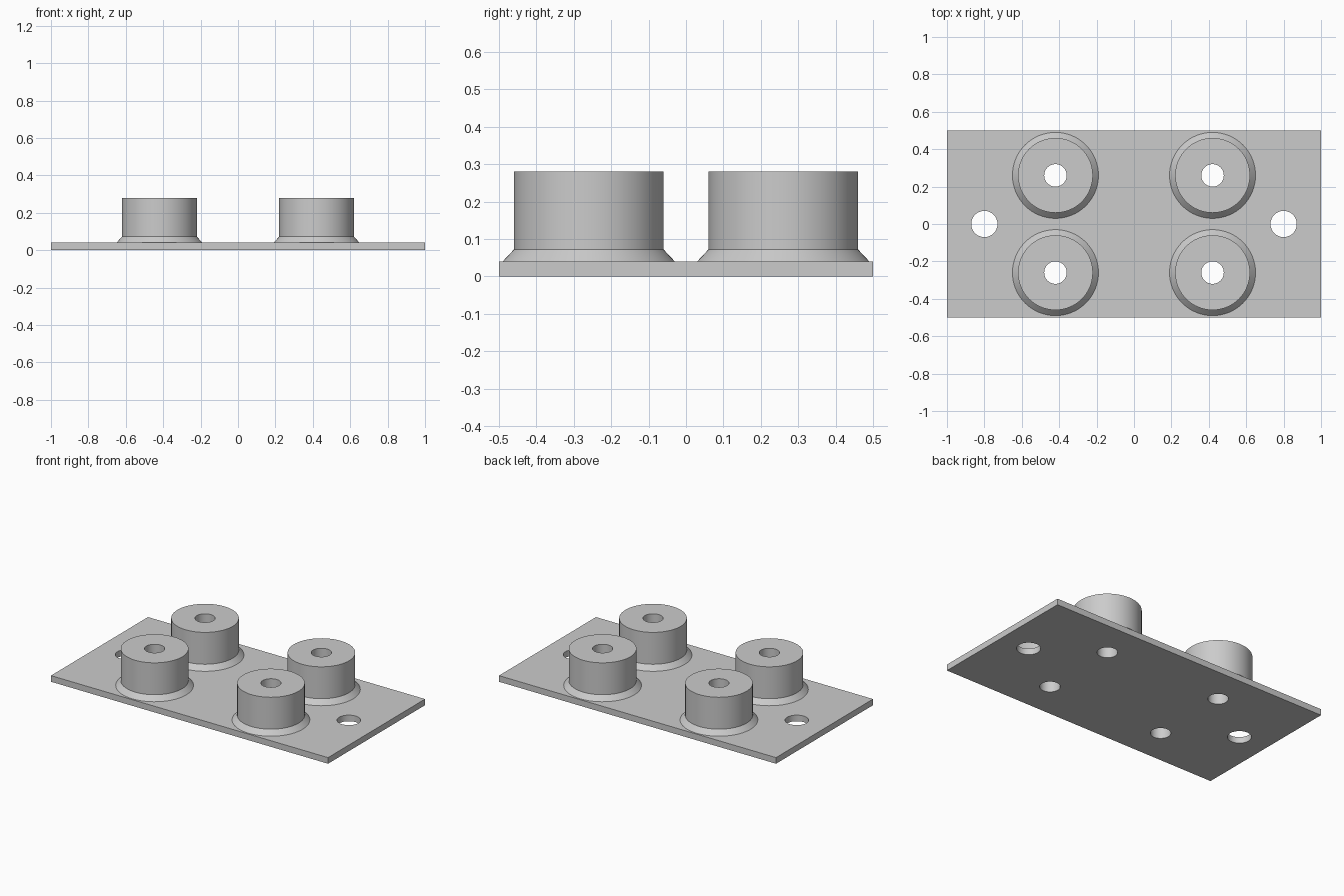
import bpy
import math
from mathutils import Vector, Matrix
import bmesh

SEGMENTS = 64
PLATE_TOP = 0.04
BORE = 0.06

default_cube = bpy.data.objects.get("Cube")
if default_cube:
    bpy.data.objects.remove(default_cube, do_unlink=True)

# Single grey finish
grey = bpy.data.materials.new("matte grey")
grey.use_nodes = True
colour = (0.6, 0.6, 0.6, 1)
grey.diffuse_color = colour
grey.node_tree.nodes["Principled BSDF"].inputs["Base Color"].default_value = colour


def add_object(name, bm):
    bmesh.ops.recalc_face_normals(bm, faces=bm.faces)
    mesh = bpy.data.meshes.new(name)
    bm.to_mesh(mesh)
    bm.free()
    mesh.materials.append(grey)
    obj = bpy.data.objects.new(name, mesh)
    bpy.context.collection.objects.link(obj)
    return obj


def activate(obj):
    bpy.ops.object.select_all(action="DESELECT")
    obj.select_set(True)
    bpy.context.view_layer.objects.active = obj


def smooth(obj):
    activate(obj)
    bpy.ops.object.shade_smooth_by_angle(angle=math.radians(25))


# Base plate
bm = bmesh.new()
bmesh.ops.create_cube(bm, size=1)
bmesh.ops.scale(bm, vec=(2, 1, PLATE_TOP), verts=bm.verts)
bmesh.ops.translate(bm, vec=(0, 0, PLATE_TOP / 2), verts=bm.verts)
plate = add_object("base_plate", bm)

# Cutters for the boss bores and the two mounting holes
bosses = [(sx * 0.42, sy * 0.26) for sx in (-1, 1) for sy in (-1, 1)]
holes = [(x, y, BORE) for x, y in bosses] + [(-0.8, 0, 0.07), (0.8, 0, 0.07)]
bm = bmesh.new()
for x, y, radius in holes:
    bmesh.ops.create_cone(bm, cap_ends=True, segments=SEGMENTS, radius1=radius,
                          radius2=radius, depth=0.2,
                          matrix=Matrix.Translation((x, y, PLATE_TOP / 2)))
cutter = add_object("hole_cutter", bm)
cutter.hide_render = True

cut = plate.modifiers.new("holes", "BOOLEAN")
cut.operation = "DIFFERENCE"
cut.solver = "EXACT"
cut.object = cutter
activate(plate)
bpy.ops.object.modifier_apply(modifier=cut.name)
bpy.data.objects.remove(cutter, do_unlink=True)
smooth(plate)

# Hollow bosses with a flared foot, turned from one profile
profile = [(BORE, PLATE_TOP), (BORE, 0.28), (0.2, 0.28), (0.2, 0.072), (0.23, PLATE_TOP)]
for x, y in bosses:
    bm = bmesh.new()
    verts = [bm.verts.new((r, 0, z)) for r, z in profile]
    edges = [bm.edges.new(pair) for pair in zip(verts, verts[1:])]
    bmesh.ops.spin(bm, geom=verts + edges, cent=(0, 0, 0), axis=(0, 0, 1),
                   angle=math.tau, steps=SEGMENTS, use_merge=True)
    bmesh.ops.remove_doubles(bm, verts=bm.verts, dist=0.0001)
    # Open shell: orient faces outward along the turned profile
    side = ("left" if x > 0 else "right")
    end = ("front" if y < 0 else "back")
    boss = add_object(f"boss_{end}_{side}", bm)
    boss.location = Vector((x, y, 0))
    smooth(boss)
